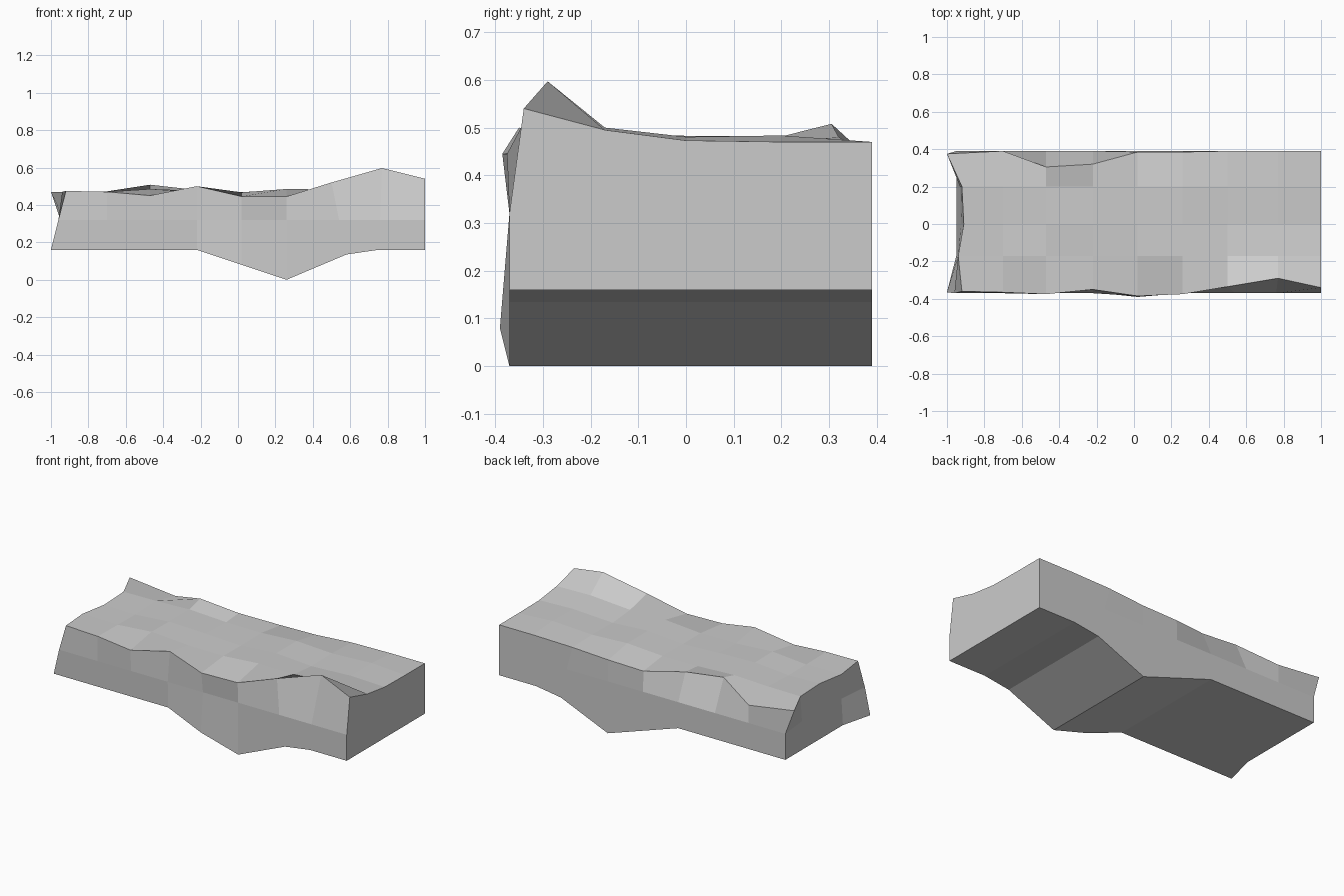
import bpy, bmesh, random

if "Cube" in bpy.data.objects:
    bpy.data.objects.remove(bpy.data.objects["Cube"])

random.seed(4)

# Nine stations along the slab, bottom and top outlines
bottom_x = [-1.0, -.70, -.47, -.22, .02, .26, .58, .75, 1.0]
bottom_z = [.16, .16, .16, .16, .08, 0, .135, .16, .16]
top_x = [-.92, -.70, -.47, -.22, .02, .26, .50, .77, 1.0]
bottom_front_y = [-.365, -.365, -.365, -.365, -.39, -.37, -.37, -.37, -.37]

# Ragged front and back rims of the top: (y, z) per station
front_rim = [(-.36, .475), (-.365, .47), (-.375, .45), (-.35, .50), (-.385, .445),
             (-.375, .445), (-.335, .52), (-.29, .597), (-.34, .54)]
back_rim = [(.375, .47), (.39, .43), (.305, .508), (.32, .48), (.385, .445),
            (.385, .45), (.39, .465), (.39, .47), (.39, .47)]

# Worn left end: x for the five rows across the slab
left_top = [-.92, -.94, -.91, -.92, -1.0]
left_mid = [-.96, -.94, -.925, -.93, -.95]
left_bottom = [-1.0, -.95, -.95, -.95, -.95]
rows = [-.36, -.17, 0, .20, .39]
right_top = [.54, .495, .473, .47, .47]

bm = bmesh.new()
bottom, middle, top = [], [], []
for i in range(9):
    b, m, t = [], [], []
    for j, y in enumerate(rows):
        end = i == 0
        # Underside
        bx = left_bottom[j] if end else bottom_x[i]
        by = bottom_front_y[i] if j == 0 else y
        b.append(bm.verts.new((bx, by, bottom_z[i])))
        # Side walls and the left end bend at mid height
        if j in (0, 4) or end:
            mx = left_mid[j] if end else (bottom_x[i] + top_x[i]) / 2
            my = -.37 if j == 0 else y
            m.append(bm.verts.new((mx, my, .32)))
        else:
            m.append(None)
        # Uneven top
        tx = left_top[j] if end else top_x[i]
        if j == 0:
            ty, tz = front_rim[i]
        elif j == 4:
            ty, tz = back_rim[i]
        else:
            ty, tz = y, .475 + random.uniform(-.012, .012)
            if i == 8:
                tz = right_top[j]
            elif i == 7 and j == 1:
                tz = .50
            elif end:
                tz = .47
        t.append(bm.verts.new((tx, ty, tz)))
    bottom.append(b)
    middle.append(m)
    top.append(t)

# Top, underside, front wall and back wall
for i in range(8):
    for j in range(4):
        bm.faces.new((top[i][j], top[i + 1][j], top[i + 1][j + 1], top[i][j + 1]))
        bm.faces.new((bottom[i][j], bottom[i][j + 1], bottom[i + 1][j + 1], bottom[i + 1][j]))
    for low, high in ((bottom, middle), (middle, top)):
        for j in (0, 4):
            bm.faces.new((low[i][j], low[i + 1][j], high[i + 1][j], high[i][j]))

# Broken left end and flat right end
for low, high in ((bottom, middle), (middle, top)):
    for j in range(4):
        bm.faces.new((low[0][j], high[0][j], high[0][j + 1], low[0][j + 1]))
bm.faces.new(bottom[8] + [middle[8][4]] + top[8][::-1] + [middle[8][0]])

bmesh.ops.recalc_face_normals(bm, faces=bm.faces)
mesh = bpy.data.meshes.new("rock_slab")
bm.to_mesh(mesh)
bm.free()
slab = bpy.data.objects.new("rock_slab", mesh)
bpy.context.collection.objects.link(slab)
